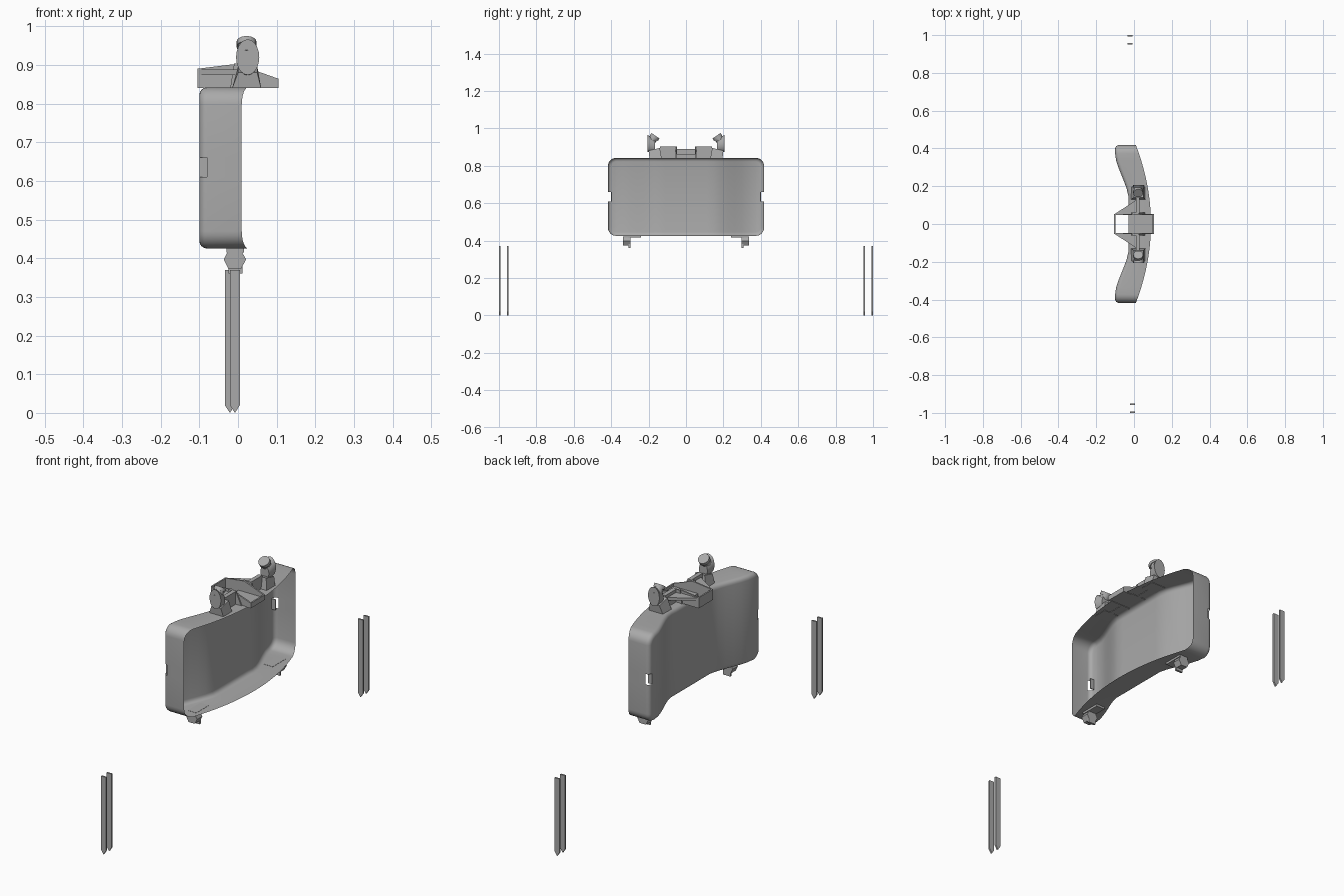
import bpy, bmesh, math
from mathutils import Vector

if "Cube" in bpy.data.objects:
    bpy.data.objects.remove(bpy.data.objects["Cube"])

grey = bpy.data.materials.new("matte grey")
grey.diffuse_color = (0.4, 0.4, 0.4, 1)
grey.use_nodes = True
grey.node_tree.nodes["Principled BSDF"].inputs["Base Color"].default_value = grey.diffuse_color


def finish(name, bm, smooth=False, solid=True):
    if solid:
        bmesh.ops.recalc_face_normals(bm, faces=bm.faces)
    me = bpy.data.meshes.new(name)
    bm.to_mesh(me)
    bm.free()
    me.materials.append(grey)
    ob = bpy.data.objects.new(name, me)
    bpy.context.collection.objects.link(ob)
    if smooth:
        bpy.ops.object.select_all(action='DESELECT')
        ob.select_set(True)
        bpy.context.view_layer.objects.active = ob
        bpy.ops.object.shade_smooth_by_angle(angle=math.radians(35))
    return ob


def loft(name, a, b, smooth=False):
    """Closed solid between two loops with equal point counts."""
    bm = bmesh.new()
    va = [bm.verts.new(p) for p in a]
    vb = [bm.verts.new(p) for p in b]
    n = len(a)
    for i in range(n):
        j = (i + 1) % n
        bm.faces.new((va[i], va[j], vb[j], vb[i]))
    bm.faces.new(va)
    bm.faces.new(vb[::-1])
    return finish(name, bm, smooth)


def prism_y(name, pts, y0, y1):
    return loft(name, [(x, y0, z) for x, z in pts], [(x, y1, z) for x, z in pts])


def prism_z(name, pts, z0, z1):
    return loft(name, [(x, y, z0) for x, y in pts], [(x, y, z1) for x, y in pts])


def box(name, x0, x1, y0, y1, z0, z1):
    return prism_z(name, [(x0, y0), (x1, y0), (x1, y1), (x0, y1)], z0, z1)


def cylinder(name, start, end, r0, r1, n=16):
    start, end = Vector(start), Vector(end)
    q = (end - start).to_track_quat('Z', 'Y')
    ring = [Vector((math.cos(2 * math.pi * i / n), math.sin(2 * math.pi * i / n), 0)) for i in range(n)]
    return loft(name, [start + q @ (v * r0) for v in ring], [end + q @ (v * r1) for v in ring], True)


# Curved casing: thin tray, open towards +x
HW, Z0, Z1, RAD, FIL = 0.418, 0.425, 0.842, 0.045, 0.02
MID, HH = (Z0 + Z1) / 2, (Z1 - Z0) / 2


def rim_x(y):
    return 0.09 - 0.46 * y * y


def back_x(y):
    t = min(max((abs(y) - 0.15) / 0.21, 0), 1)
    s = 0.5 * t + 0.5 * t * t * (3 - 2 * t)
    return -0.03 - 0.07 * s


def outline(d):
    r = RAD - d
    arc = [(-HW + RAD - r * math.cos(a), HH - RAD + r * math.sin(a))
           for a in [math.pi / 2 * i / 6 for i in range(7)]]
    w = HW - RAD
    flat = [(-w + 2 * w * i / 20, HH - d) for i in range(1, 20)]
    top = arc + flat + [(-y, z) for y, z in reversed(arc)]
    return [(y, MID + z) for y, z in top] + [(y, MID - z) for y, z in reversed(top)]


bm = bmesh.new()
rings = [[bm.verts.new((rim_x(y), y, z)) for y, z in outline(0)]]
for k in range(5):
    a = math.pi / 2 * k / 4
    rings.append([bm.verts.new((back_x(y) + FIL * (1 - math.sin(a)), y, z))
                  for y, z in outline(FIL * (1 - math.cos(a)))])
n = len(rings[0])
for ra, rb in zip(rings, rings[1:]):
    for i in range(n):
        j = (i + 1) % n
        bm.faces.new((ra[i], ra[j], rb[j], rb[i]))
last = rings[-1]
for i in range(n // 2 - 1):
    bm.faces.new((last[i], last[i + 1], last[n - 2 - i], last[n - 1 - i]))
bmesh.ops.recalc_face_normals(bm, faces=bm.faces)
# Notches through the back edge of both ends
for z in (0.61, 0.66):
    side = [f for f in bm.faces if abs(f.calc_center_median().y) > 0.398]
    geom = side + list({e for f in side for e in f.edges}) + list({v for f in side for v in f.verts})
    bmesh.ops.bisect_plane(bm, geom=geom, plane_co=(0, 0, z), plane_no=(0, 0, 1))
cut = []
for f in bm.faces:
    c = f.calc_center_median()
    if abs(c.y) > 0.398 and c.x < -0.081 and 0.612 < c.z < 0.658:
        cut.append(f)
bmesh.ops.delete(bm, geom=cut, context='FACES')
finish("casing", bm, True, False)

# Sight frame on top
side_profile = [(-0.105, 0.84), (-0.105, 0.89), (0, 0.903), (0.06, 0.88), (0.105, 0.864), (0.105, 0.84)]
box("sight_back_wall", -0.105, -0.098, -0.05, 0.05, 0.84, 0.89)
box("sight_front_wall", 0.098, 0.105, -0.05, 0.05, 0.84, 0.864)
box("sight_floor", -0.03, 0.1, -0.05, 0.05, 0.842, 0.852)

for s, tag in ((-1, "left"), (1, "right")):
    # Notch pocket wall
    box("notch_wall_" + tag, -0.1, -0.08, s * 0.395, s * 0.4, 0.61, 0.66)

    # Sight side and gusset
    prism_y("sight_side_" + tag, side_profile, s * 0.047, s * 0.054)
    prism_z("gusset_plate_" + tag, [(-0.1, s * 0.054), (0.03, s * 0.054), (0.03, s * 0.14), (0, s * 0.12)],
            0.874, 0.888)
    prism_y("gusset_wall_" + tag, [(-0.02, 0.84), (-0.01, 0.903), (0.03, 0.903), (0.06, 0.84)],
            s * 0.054, s * 0.06)
    box("gusset_rib_" + tag, 0.01, 0.03, s * 0.054, s * 0.14, 0.84, 0.903)

    # Detonator well: foot, slanted sleeve with upright outer face, cap
    loft("well_foot_" + tag,
         [(-0.015, s * 0.13, 0.84), (0.06, s * 0.13, 0.84), (0.06, s * 0.195, 0.84), (-0.015, s * 0.195, 0.84)],
         [(0, s * 0.14, 0.895), (0.05, s * 0.14, 0.895), (0.05, s * 0.2, 0.88), (0, s * 0.2, 0.88)])
    angles = [2 * math.pi * i / 20 for i in range(20)]
    loft("well_sleeve_" + tag,
         [(0.025 + 0.022 * math.cos(a), s * 0.165, 0.905 + 0.035 * math.sin(a)) for a in angles],
         [(0.025 + 0.03 * math.cos(a), s * 0.207, 0.92 + 0.046 * math.sin(a)) for a in angles], True)
    cylinder("well_neck_" + tag, (0.022, s * 0.19, 0.925), (0.022, s * 0.168, 0.955), 0.022, 0.022)
    cylinder("well_cap_" + tag, (0.022, s * 0.172, 0.947), (0.022, s * 0.163, 0.96), 0.026, 0.026)

    # Leg hinge under the casing
    box("hinge_plate_" + tag, -0.03, 0.015, s * 0.24, s * 0.335, 0.415, 0.426)
    prism_y("hinge_knuckle_" + tag,
            [(-0.025, 0.42), (0.008, 0.42), (0.021, 0.397), (0.008, 0.373), (-0.025, 0.373), (-0.037, 0.397)],
            s * 0.298, s * 0.337)
    box("hinge_pin_" + tag, -0.025, 0.012, s * 0.297, s * 0.307, 0.36, 0.415)

    # Pair of detached ground stakes with pointed tips
    cx = -0.021 if s > 0 else -0.008
    for i, y in enumerate((0.954, 0.996)):
        prism_y("stake_%s_%d" % (tag, i + 1),
                [(cx, 0), (cx + 0.013, 0.02), (cx + 0.013, 0.37), (cx - 0.013, 0.37), (cx - 0.013, 0.02)],
                s * (y - 0.004), s * (y + 0.004))
